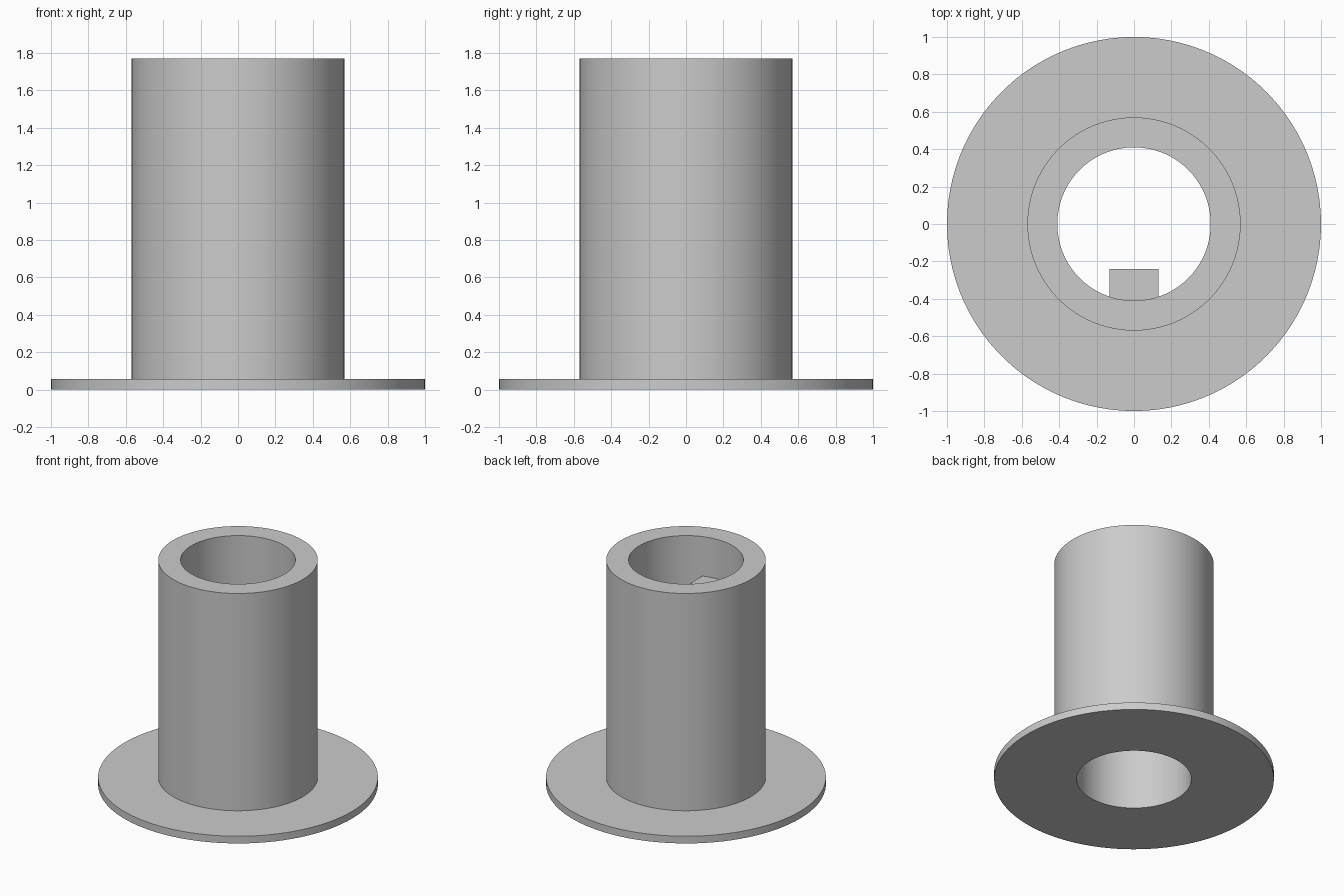
import bpy, bmesh, math
from mathutils import Matrix, Vector

if "Cube" in bpy.data.objects:
    bpy.data.objects.remove(bpy.data.objects["Cube"], do_unlink=True)

FLANGE_R, TUBE_R, BORE_R = 1.0, 0.57, 0.41
FLANGE_H, HEIGHT = 0.057, 1.771
SEGMENTS = 100

grey = bpy.data.materials.new("light_grey")
grey.use_nodes = True
colour = (0.6, 0.6, 0.6, 1)
grey.diffuse_color = colour
grey.node_tree.nodes["Principled BSDF"].inputs["Base Color"].default_value = colour


def add_object(name, bm):
    bmesh.ops.recalc_face_normals(bm, faces=bm.faces)
    mesh = bpy.data.meshes.new(name)
    bm.to_mesh(mesh)
    bm.free()
    mesh.materials.append(grey)
    obj = bpy.data.objects.new(name, mesh)
    bpy.context.collection.objects.link(obj)
    return obj


# Flanged sleeve: closed wall profile turned around z
profile = [(BORE_R, 0), (FLANGE_R, 0), (FLANGE_R, FLANGE_H),
           (TUBE_R, FLANGE_H), (TUBE_R, HEIGHT), (BORE_R, HEIGHT)]
bm = bmesh.new()
verts = [bm.verts.new((r, 0, z)) for r, z in profile]
edges = [bm.edges.new((v, verts[i - 1])) for i, v in enumerate(verts)]
bmesh.ops.spin(bm, geom=verts + edges, cent=(0, 0, 0), axis=(0, 0, 1),
               angle=math.tau, steps=SEGMENTS, use_merge=True)
bmesh.ops.remove_doubles(bm, verts=bm.verts, dist=0.0001)
sleeve = add_object("flanged_sleeve", bm)
bpy.ops.object.select_all(action="DESELECT")
sleeve.select_set(True)
bpy.context.view_layer.objects.active = sleeve
bpy.ops.object.shade_smooth_by_angle(angle=math.radians(30))

# Key block inside the bore, seated into the front wall
low, high = Vector((-0.13, -0.43, 0.89)), Vector((0.13, -0.24, 1.46))
bm = bmesh.new()
bmesh.ops.create_cube(bm, size=1, matrix=Matrix.LocRotScale((low + high) / 2, None, high - low))
add_object("bore_key", bm)
